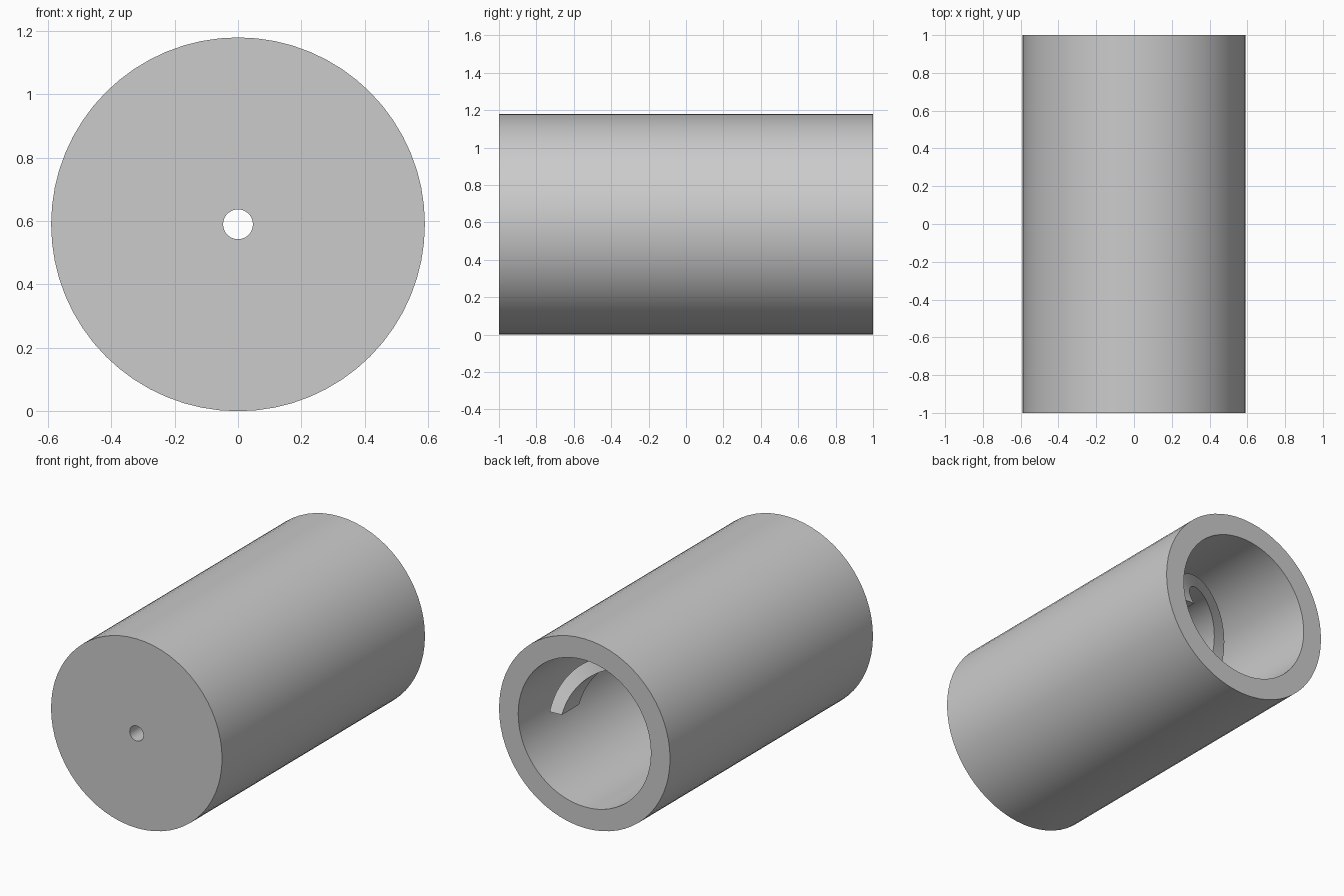
import bpy, bmesh
from math import sin, cos, pi, radians

RADIUS = 0.59        # outer radius of the housing
BORE = 0.458         # radius of the open bore
HOLE = 0.047         # small hole in the closed end
FLOOR = -0.87        # inner face of the closed end

cube = bpy.data.objects.get("Cube")
if cube:
    bpy.data.objects.remove(cube, do_unlink=True)

grey = bpy.data.materials.new("plain_grey")
grey.use_nodes = True
colour = (0.6, 0.6, 0.6, 1)
grey.diffuse_color = colour
grey.node_tree.nodes["Principled BSDF"].inputs["Base Color"].default_value = colour


def sweep(name, sections, closed):
    """Join a row of equal cross-sections into one smooth-shaded solid."""
    bm = bmesh.new()
    rings = [[bm.verts.new(p) for p in section] for section in sections]
    pairs = list(zip(rings, rings[1:]))
    if closed:
        pairs.append((rings[-1], rings[0]))
    else:
        bm.faces.new(rings[0])
        bm.faces.new(rings[-1])
    for a, b in pairs:
        for i in range(len(a)):
            j = (i + 1) % len(a)
            bm.faces.new((a[i], a[j], b[j], b[i]))
    bmesh.ops.recalc_face_normals(bm, faces=bm.faces)
    mesh = bpy.data.meshes.new(name)
    bm.to_mesh(mesh)
    bm.free()
    mesh.materials.append(grey)
    obj = bpy.data.objects.new(name, mesh)
    bpy.context.collection.objects.link(obj)
    bpy.ops.object.select_all(action='DESELECT')
    obj.select_set(True)
    bpy.context.view_layer.objects.active = obj
    bpy.ops.object.shade_smooth_by_angle(angle=radians(30))
    return obj


def around(profile, angle, shift=0):
    """Place (radius, y) points at an angle around the long axis."""
    return [(r * cos(angle), y + shift, RADIUS + r * sin(angle)) for r, y in profile]


# Housing: a turned cup, open at the back, with a hole in its front wall
wall = [(HOLE, -1), (RADIUS, -1), (RADIUS, 1), (BORE, 1), (BORE, FLOOR), (HOLE, FLOOR)]
SIDES = 64
sweep("housing", [around(wall, 2 * pi * i / SIDES) for i in range(SIDES)], True)

# Spring: a flat rectangular wire coiling from near the opening to the floor
THICK, START, RISE = 0.17, 0.855, 0.147
wire = [(0.258, -THICK), (0.342, -THICK), (0.342, 0), (0.258, 0)]
total = (START - THICK - FLOOR) / RISE
STEPS = 110
turns = [total * i / STEPS for i in range(STEPS + 1)]
sweep("coil_spring", [around(wire, t - radians(2), START - RISE * t) for t in turns], False)
